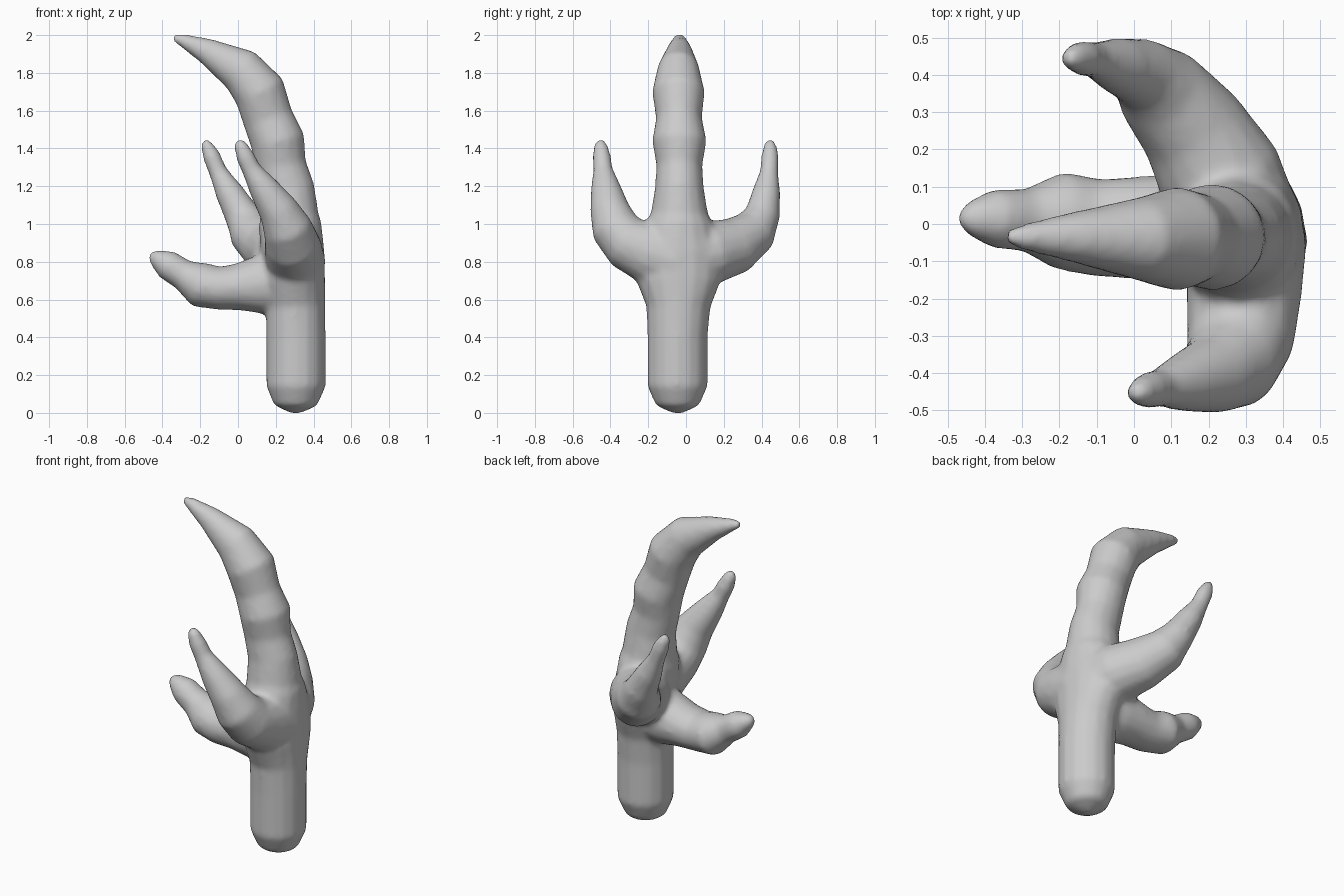
import bpy, bmesh, math
from mathutils import Vector

SIDES = 16
grey = bpy.data.materials.new("stone grey")
grey.diffuse_color = (0.6, 0.6, 0.6, 1)


def limb(bm, ref, stations):
    """Closed tube: each station is x, y, z, half-width along ref, half-width across."""
    pts = [Vector(s[:3]) for s in stations]
    rings = []
    for i, s in enumerate(stations):
        t = (pts[min(i + 1, len(pts) - 1)] - pts[max(i - 1, 0)]).normalized()
        u = Vector(ref)
        u = (u - t * u.dot(t)).normalized()
        v = t.cross(u)
        rings.append([bm.verts.new(pts[i] + u * s[3] * math.cos(a) + v * s[4] * math.sin(a))
                      for a in (2 * math.pi * k / SIDES for k in range(SIDES))])
    for a, b in zip(rings, rings[1:]):
        for k in range(SIDES):
            j = (k + 1) % SIDES
            bm.faces.new((a[k], a[j], b[j], b[k]))
    bm.faces.new(rings[0][::-1])
    bm.faces.new(rings[-1])


bm = bmesh.new()
# wrist and palm
limb(bm, (0, 1, 0), [
    (0.305, -0.045, 0.00, 0.03, 0.03), (0.305, -0.045, 0.04, 0.115, 0.115),
    (0.307, -0.045, 0.14, 0.16, 0.158), (0.307, -0.045, 0.40, 0.16, 0.158),
    (0.305, -0.04, 0.56, 0.17, 0.158), (0.295, -0.04, 0.70, 0.225, 0.167),
    (0.29, -0.04, 0.85, 0.23, 0.168), (0.275, -0.035, 1.00, 0.18, 0.167),
    (0.265, -0.035, 1.10, 0.13, 0.14)])
# long curved middle finger
limb(bm, (0, 1, 0), [
    (0.28, -0.035, 0.85, 0.18, 0.165), (0.27, -0.035, 1.07, 0.15, 0.155),
    (0.26, -0.035, 1.19, 0.13, 0.145), (0.225, -0.035, 1.31, 0.122, 0.137),
    (0.21, -0.035, 1.44, 0.145, 0.145), (0.158, -0.037, 1.56, 0.122, 0.135),
    (0.115, -0.04, 1.70, 0.14, 0.14), (0.015, -0.04, 1.815, 0.112, 0.122),
    (-0.17, -0.035, 1.918, 0.067, 0.069), (-0.30, -0.035, 1.975, 0.036, 0.034),
    (-0.348, -0.035, 1.988, 0.018, 0.016)])
# thumb
limb(bm, (0, 1, 0), [
    (0.30, -0.03, 0.70, 0.16, 0.16), (0.12, -0.015, 0.68, 0.15, 0.158),
    (0.0, -0.01, 0.667, 0.138, 0.125), (-0.10, -0.01, 0.66, 0.132, 0.115),
    (-0.20, 0.01, 0.678, 0.132, 0.122), (-0.29, 0.01, 0.732, 0.085, 0.082),
    (-0.375, 0.015, 0.785, 0.08, 0.079), (-0.44, 0.015, 0.825, 0.047, 0.045),
    (-0.468, 0.015, 0.84, 0.018, 0.018)])
# left finger
limb(bm, (0, 0, 1), [
    (0.29, -0.02, 0.80, 0.17, 0.165), (0.23, 0.13, 0.85, 0.17, 0.17),
    (0.155, 0.26, 0.885, 0.152, 0.145), (0.07, 0.36, 0.96, 0.125, 0.125),
    (0.02, 0.405, 1.05, 0.095, 0.095), (-0.045, 0.425, 1.165, 0.076, 0.076),
    (-0.105, 0.44, 1.275, 0.05, 0.05), (-0.14, 0.445, 1.36, 0.048, 0.048),
    (-0.166, 0.445, 1.42, 0.034, 0.034), (-0.178, 0.445, 1.45, 0.013, 0.013)])
# right finger
limb(bm, (0, 0, 1), [
    (0.30, -0.05, 0.80, 0.17, 0.165), (0.295, -0.19, 0.85, 0.17, 0.155),
    (0.285, -0.31, 0.90, 0.145, 0.145), (0.26, -0.375, 0.98, 0.13, 0.13),
    (0.21, -0.405, 1.08, 0.105, 0.105), (0.135, -0.425, 1.19, 0.08, 0.08),
    (0.07, -0.44, 1.29, 0.052, 0.052), (0.037, -0.447, 1.36, 0.05, 0.05),
    (0.012, -0.452, 1.42, 0.036, 0.036), (-0.002, -0.452, 1.45, 0.013, 0.013)])
bmesh.ops.recalc_face_normals(bm, faces=bm.faces)

mesh = bpy.data.meshes.new("clawed_hand")
bm.to_mesh(mesh)
bm.free()
mesh.materials.append(grey)
hand = bpy.data.objects.new("clawed_hand", mesh)
bpy.context.collection.objects.link(hand)

# fuse the limbs into one skin and soften the joins
skin = hand.modifiers.new("fuse", 'REMESH')
skin.mode = 'VOXEL'
skin.voxel_size = 0.016
skin.use_smooth_shade = True
soft = hand.modifiers.new("soften", 'SMOOTH')
soft.factor = 0.5
soft.iterations = 8
